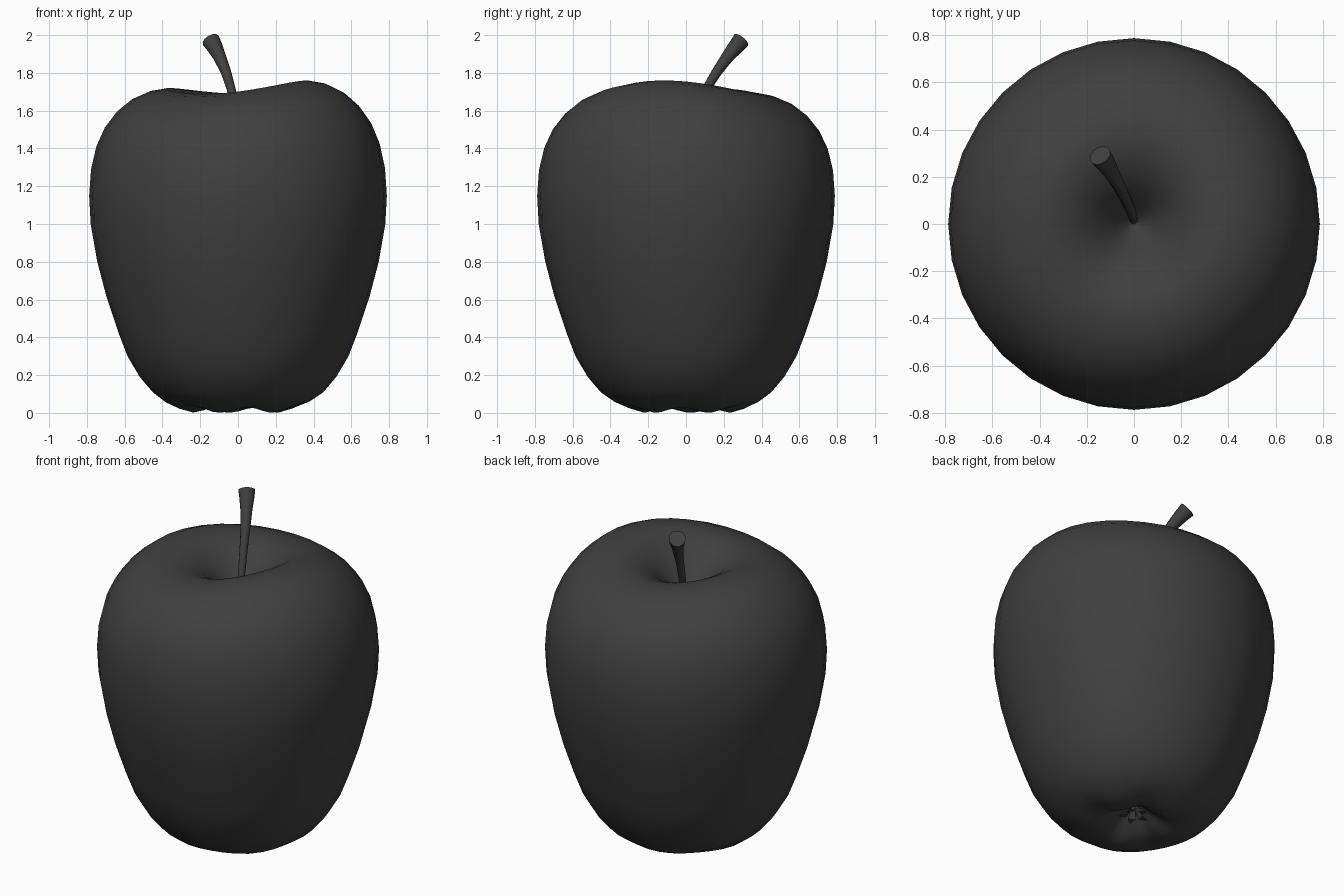
import bpy, bmesh, math
from mathutils import Vector

if "Cube" in bpy.data.objects:
    bpy.data.objects.remove(bpy.data.objects["Cube"])

grey = bpy.data.materials.new("dark grey")
grey.use_nodes = True
colour = (0.05, 0.05, 0.05, 1)
grey.diffuse_color = colour
grey.node_tree.nodes["Principled BSDF"].inputs["Base Color"].default_value = colour


def finish(bm, name, angle):
    """Turn a bmesh into a smooth shaded object."""
    bmesh.ops.recalc_face_normals(bm, faces=bm.faces)
    mesh = bpy.data.meshes.new(name)
    bm.to_mesh(mesh)
    bm.free()
    mesh.materials.append(grey)
    obj = bpy.data.objects.new(name, mesh)
    bpy.context.collection.objects.link(obj)
    bpy.ops.object.select_all(action="DESELECT")
    obj.select_set(True)
    bpy.context.view_layer.objects.active = obj
    bpy.ops.object.shade_smooth_by_angle(angle=math.radians(angle))
    return obj


def loft(bm, rings):
    """Bridge a list of closed rings of equal size."""
    loops = [[bm.verts.new(p) for p in ring] for ring in rings]
    for a, b in zip(loops, loops[1:]):
        for i in range(len(a)):
            j = (i + 1) % len(a)
            bm.faces.new((a[i], a[j], b[j], b[i]))
    return loops


def cap_to_point(bm, loop, point):
    tip = bm.verts.new(point)
    for i in range(len(loop)):
        bm.faces.new((loop[i], loop[(i + 1) % len(loop)], tip))


# Fruit: turned profile with an uneven shoulder and five lobes underneath
profile = [(.04, .13), (.08, .095), (.13, .055), (.18, .025), (.24, .015), (.31, .03),
           (.38, .058), (.45, .108), (.52, .19), (.585, .3), (.635, .43), (.695, .61),
           (.745, .8), (.78, 1), (.788, 1.15), (.778, 1.29), (.75, 1.41), (.705, 1.51),
           (.64, 1.595), (.56, 1.66), (.47, 1.7), (.38, 1.715), (.3, 1.703),
           (.22, 1.662), (.15, 1.6), (.08, 1.51), (.03, 1.44)]
SIDES = 32


def fruit_point(r, z, a):
    top = max(0, min(1, (z - 1.2) / .5)) * min(1, r / .3)
    turn = a + math.radians(18)
    z += top * (.025 * math.cos(2 * turn) + .02 * math.cos(turn))
    base = max(0, 1 - abs(r - .23) / .2) if z < .2 else 0
    z -= base * .015 * math.cos(5 * (a - math.radians(30)))
    return Vector((r * math.cos(a), r * math.sin(a), z))


bm = bmesh.new()
loops = loft(bm, [[fruit_point(r, z, math.tau * i / SIDES) for i in range(SIDES)]
                  for r, z in profile])
cap_to_point(bm, loops[0], (0, 0, .14))
cap_to_point(bm, loops[-1], (0, 0, 1.42))
finish(bm, "fruit_body", 80)

# Stem: bent tapered tube with a flat cut end
path = [(0, .015, 1.4), (-.005, .03, 1.52), (-.017, .065, 1.62), (-.035, .105, 1.71),
        (-.062, .16, 1.8), (-.097, .22, 1.885), (-.125, .265, 1.94), (-.144, .291, 1.972)]
radii = [.018, .019, .021, .023, .027, .034, .043, .048]
points = [Vector(p) for p in path]
rings = []
for i, (p, r) in enumerate(zip(points, radii)):
    along = (points[min(i + 1, len(points) - 1)] - points[max(i - 1, 0)]).normalized()
    side = along.cross(Vector((0, 1, 0))).normalized()
    up = side.cross(along)
    rings.append([p + r * (side * math.cos(math.tau * k / 12) + up * math.sin(math.tau * k / 12))
                  for k in range(12)])
bm = bmesh.new()
loops = loft(bm, rings)
bm.faces.new(loops[0])
bm.faces.new(loops[-1])
finish(bm, "stem", 40)

# Calyx: five small pointed sepals in the hollow underneath
bm = bmesh.new()
for k in range(5):
    a = math.tau * k / 5 + math.radians(30)
    out = Vector((math.cos(a), math.sin(a), 0))
    side = Vector((-math.sin(a), math.cos(a), 0))
    root, middle, tip = [out * r + Vector((0, 0, z)) for r, z in
                         ((.015, .125), (.045, .075), (.085, .07))]
    loft(bm, [[root + side * .014, root - side * .014, root + Vector((0, 0, .01))],
              [middle + side * .022, middle - side * .022, middle + Vector((0, 0, .02))],
              [tip + side * .003, tip - side * .003, tip + Vector((0, 0, .005))]])
finish(bm, "calyx_sepals", 40)
